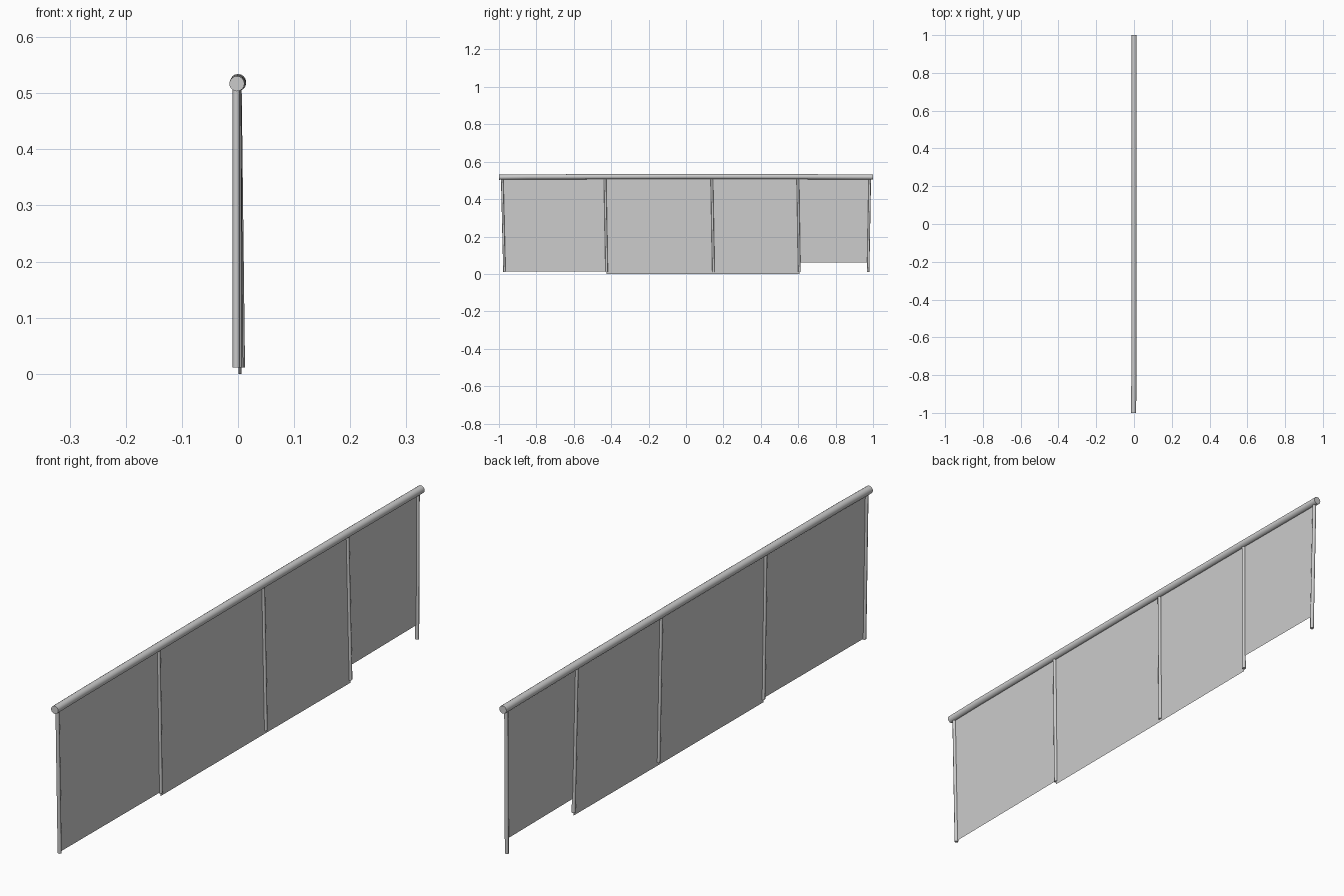
import bpy
import bmesh
from mathutils import Vector

cube = bpy.data.objects.get("Cube")
if cube:
    bpy.data.objects.remove(cube, do_unlink=True)

# Single grey finish
grey = bpy.data.materials.new("plain grey")
grey.use_nodes = True
colour = (0.6, 0.6, 0.6, 1)
grey.diffuse_color = colour
grey.node_tree.nodes["Principled BSDF"].inputs["Base Color"].default_value = colour


def add_object(name, bm):
    mesh = bpy.data.meshes.new(name)
    bm.normal_update()
    bm.to_mesh(mesh)
    bm.free()
    mesh.materials.append(grey)
    obj = bpy.data.objects.new(name, mesh)
    bpy.context.collection.objects.link(obj)
    return obj


def add_tube(name, path, radius, sides):
    """Capped round tube swept along a nearly straight path."""
    path = [Vector(p) for p in path]
    turn = Vector((0, 0, 1)).rotation_difference(path[-1] - path[0])
    bm = bmesh.new()
    base = bmesh.ops.create_circle(bm, segments=sides, radius=radius, cap_ends=True)
    ring = base["verts"]
    for v in ring:
        v.co = turn @ v.co + path[0]
    edges = list({e for v in ring for e in v.link_edges})
    for a, b in zip(path, path[1:]):
        geom = bmesh.ops.extrude_edge_only(bm, edges=edges)["geom"]
        edges = [g for g in geom if isinstance(g, bmesh.types.BMEdge)]
        ring = [g for g in geom if isinstance(g, bmesh.types.BMVert)]
        bmesh.ops.translate(bm, verts=ring, vec=b - a)
    bmesh.ops.contextual_create(bm, geom=edges)
    bmesh.ops.recalc_face_normals(bm, faces=bm.faces)
    obj = add_object(name, bm)
    bpy.ops.object.select_all(action="DESELECT")
    obj.select_set(True)
    bpy.context.view_layer.objects.active = obj
    bpy.ops.object.shade_smooth_by_angle(angle=0.9)


# Gently bowed top rail
add_tube("top_rail", [(-0.002, -1, 0.517), (-0.001, -0.85, 0.519), (0, 0, 0.521),
                      (0.001, 0.6, 0.52), (0.001, 1, 0.518)], 0.0135, 16)

# Slightly leaning posts: top and bottom of each axis
posts = [((-0.003, -0.983, 0.515), (-0.003, -0.971, 0.011)),
         ((-0.001, -0.433, 0.515), (0.001, -0.424, 0.011)),
         ((-0.001, 0.138, 0.515), (0.003, 0.147, 0.011)),
         ((0, 0.598, 0.515), (0.006, 0.606, 0.011)),
         ((0, 0.983, 0.515), (0.004, 0.974, 0.011))]
for i, (top, bottom) in enumerate(posts):
    add_tube(f"post_{i + 1}", [bottom, top], 0.0065, 8)

# Thin sheet panels hung between neighbouring posts
panel_bottoms = [0.014, 0.0, 0.0, 0.06]
for i, z in enumerate(panel_bottoms):
    bm = bmesh.new()
    (top_a, low_a), (top_b, low_b) = posts[i], posts[i + 1]
    corners = [(low_a[0], low_a[1], z), (low_b[0], low_b[1], z), top_b, top_a]
    bm.faces.new([bm.verts.new(c) for c in corners])
    add_object(f"panel_{i + 1}", bm)
